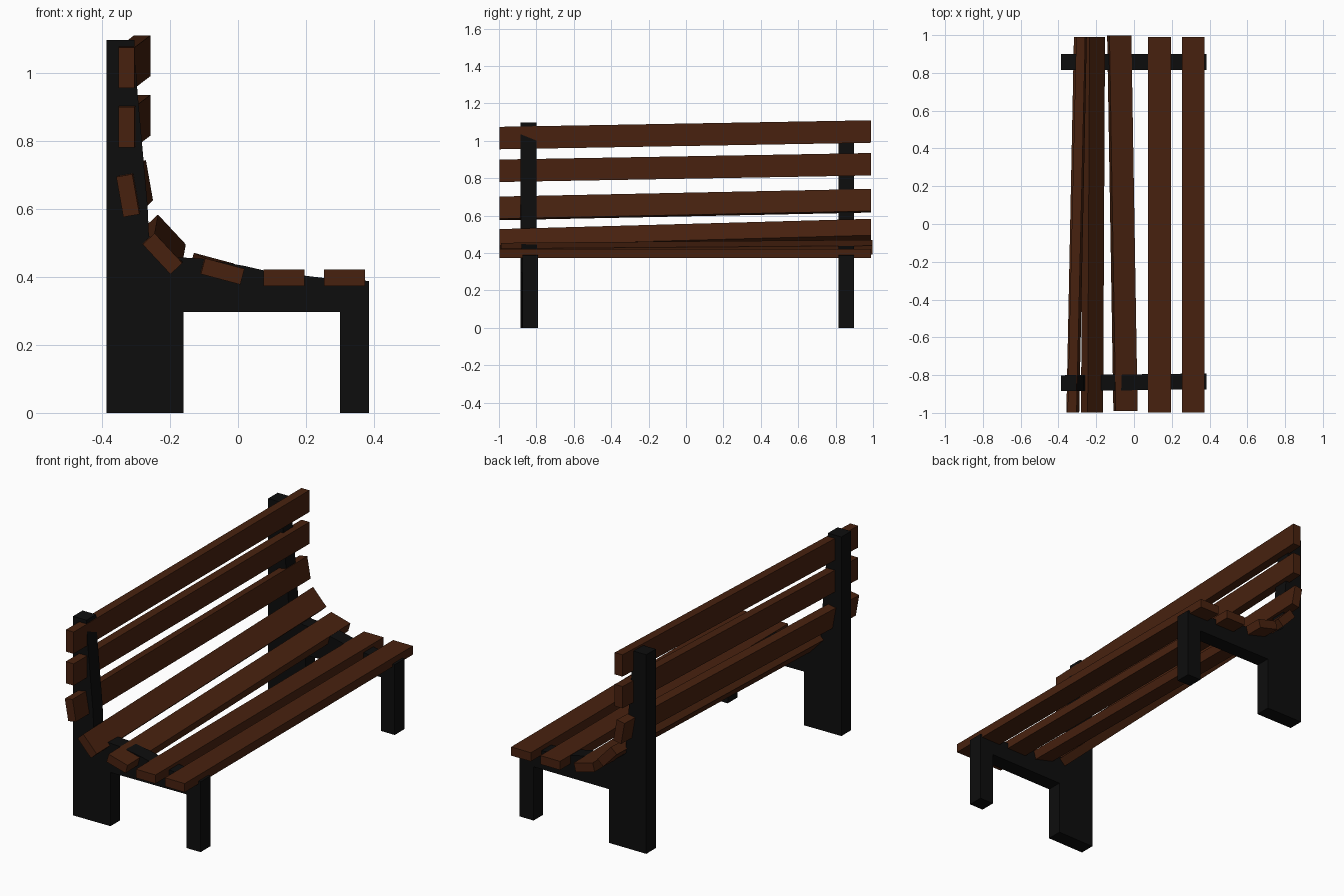
import bpy
import bmesh
from math import radians, cos, sin

cube = bpy.data.objects.get("Cube")
if cube:
    bpy.data.objects.remove(cube, do_unlink=True)


def make_material(name, color):
    mat = bpy.data.materials.new(name)
    mat.use_nodes = True
    mat.diffuse_color = color
    mat.node_tree.nodes["Principled BSDF"].inputs["Base Color"].default_value = color
    return mat


wood = make_material("brown wood", (0.064, 0.0155, 0.0047, 1))
iron = make_material("black iron", (0.004, 0.004, 0.004, 1))


def loft(name, near, far, mat):
    """Solid between two matching outlines of 3D points."""
    bm = bmesh.new()
    a = [bm.verts.new(p) for p in near]
    b = [bm.verts.new(p) for p in far]
    bm.faces.new(a)
    bm.faces.new(b[::-1])
    for i in range(len(a)):
        j = (i + 1) % len(a)
        bm.faces.new((a[j], a[i], b[i], b[j]))
    bmesh.ops.recalc_face_normals(bm, faces=bm.faces)
    mesh = bpy.data.meshes.new(name)
    bm.to_mesh(mesh)
    bm.free()
    mesh.materials.append(mat)
    obj = bpy.data.objects.new(name, mesh)
    bpy.context.collection.objects.link(obj)
    return obj


# End frames: legs, seat rail and back post in one side profile
profile = [(-0.387, 0), (-0.16, 0), (-0.16, 0.296), (0.30, 0.296), (0.30, 0),
           (0.385, 0), (0.385, 0.388), (0.25, 0.397), (0.08, 0.418), (0.02, 0.432),
           (-0.10, 0.453), (-0.18, 0.458), (-0.262, 0.52), (-0.266, 0.61),
           (-0.282, 0.79), (-0.297, 0.96), (-0.305, 1.097), (-0.387, 1.097)]


def end_frame(name, y, skew):
    sides = [[(x, y + s * 0.042 + skew * x, z) for x, z in profile] for s in (-1, 1)]
    loft(name, *sides, iron)


end_frame("right_end_frame", -0.838, 0.013)
end_frame("left_end_frame", 0.857, 0)


def slat(name, x, z, tilt, dx, dz, dy=0):
    """Board along y; its far end drifts by dx, dz."""
    c, s = cos(radians(tilt)), sin(radians(tilt))
    ends = []
    for y, k in ((-0.997, 0), (0.99, 1)):
        ends.append([(x + k * dx + u * c - v * s, y + dy, z + k * dz + u * s + v * c)
                     for u, v in ((-0.06, -0.024), (0.06, -0.024),
                                  (0.06, 0.024), (-0.06, 0.024))])
    loft(name, *ends, wood)


# Seat slats, front to back
slat("seat_slat_front", 0.313, 0.397, 0, 0, 0)
slat("seat_slat_middle", 0.135, 0.397, 0, 0, 0)
slat("seat_slat_rear", -0.045, 0.416, -15, -0.033, 0.016, 0.008)

# Back slats, bottom to top
slat("back_slat_bottom", -0.222, 0.468, -47, 0.010, 0.055)
slat("back_slat_lower", -0.324, 0.639, -80, 0.040, 0.041)
slat("back_slat_upper", -0.328, 0.84, -90, 0.046, 0.035)
slat("back_slat_top", -0.328, 1.015, -90, 0.046, 0.035)
